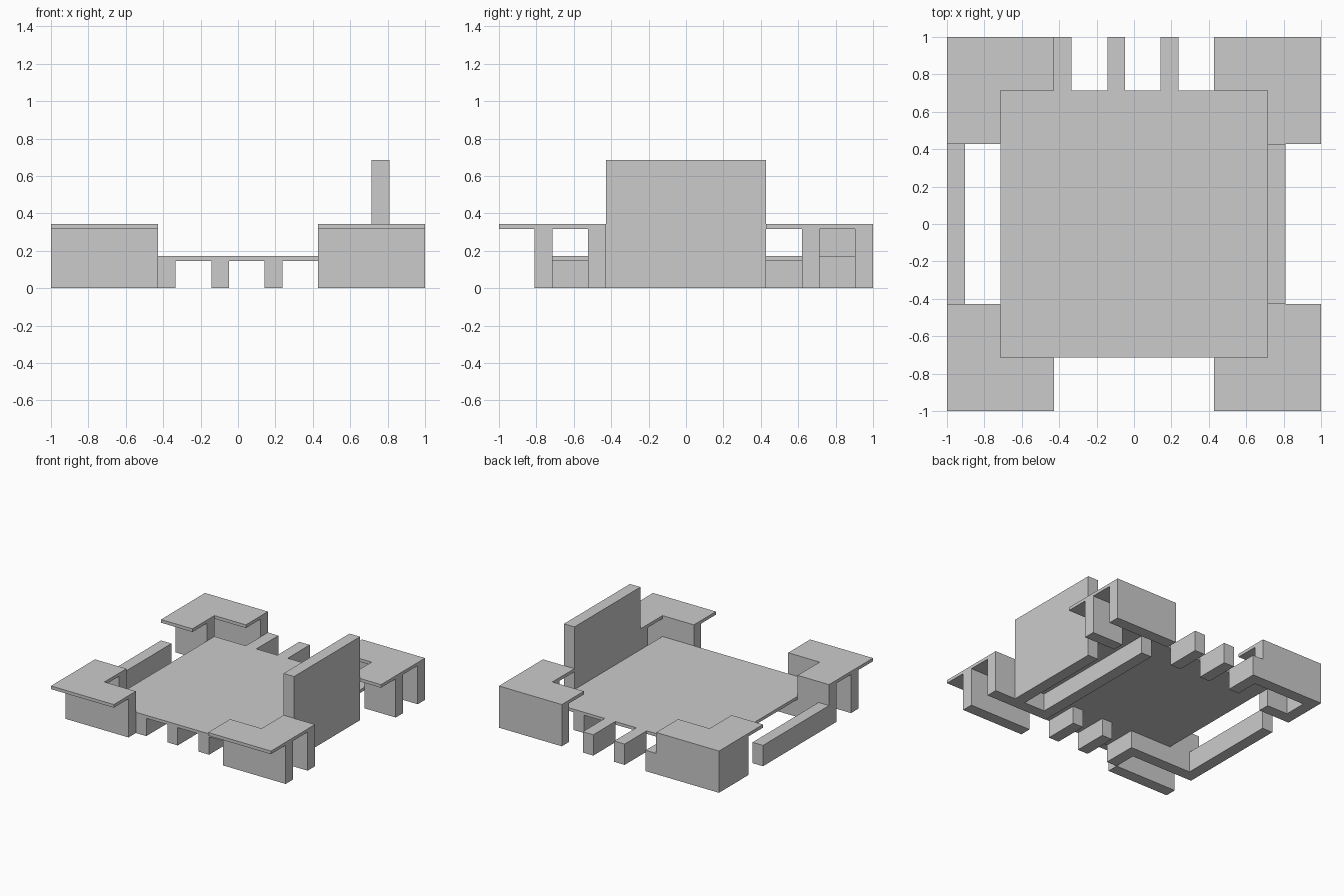
import bpy, bmesh

if "Cube" in bpy.data.objects:
    bpy.data.objects.remove(bpy.data.objects["Cube"])

U = 2 / 21            # plan grid: 21 cells across
LOW, DECK = 0.146, 0.171    # main deck underside / top
HIGH, CAP = 0.317, 0.343    # corner roof underside / top


def solid(name, outline, z0, z1):
    """Extrude a plan outline given in grid cells."""
    bm = bmesh.new()
    face = bm.faces.new([bm.verts.new((x * U - 1, y * U - 1, z0)) for x, y in outline])
    ext = bmesh.ops.extrude_face_region(bm, geom=[face])
    for v in ext["geom"]:
        if isinstance(v, bmesh.types.BMVert):
            v.co.z = z1
    bmesh.ops.recalc_face_normals(bm, faces=bm.faces)
    me = bpy.data.meshes.new(name)
    bm.to_mesh(me)
    bm.free()
    ob = bpy.data.objects.new(name, me)
    bpy.context.collection.objects.link(ob)


def box(name, x0, x1, y0, y1, z0, z1):
    solid(name, [(x0, y0), (x1, y0), (x1, y1), (x0, y1)], z0, z1)


# Main deck
box("main_deck", 3, 18, 3, 18, LOW, DECK)

# L-shaped corner roofs, mirrored to all four corners
L = [(0, 0), (6, 0), (6, 3), (3, 3), (3, 6), (0, 6)]
for fx in (False, True):
    for fy in (False, True):
        pts = [(21 - x if fx else x, 21 - y if fy else y) for x, y in L]
        solid("corner_roof", pts, HIGH, CAP)

# Corner supports, same on left and right
for side, m in (("left", False), ("right", True)):
    def span(a, b):
        return (21 - b, 21 - a) if m else (a, b)
    box(side + "_front_wall", *span(0, 6), 2, 3, 0, HIGH)
    box(side + "_front_inner_wall", *span(0, 3), 5, 6, 0, HIGH)
    box(side + "_front_under_deck_wall", *span(3, 6), 5, 6, 0, LOW)
    box(side + "_back_inner_wall", *span(0, 3), 17, 18, 0, HIGH)
    box(side + "_back_wall", *span(0, 6), 20, 21, 0, HIGH)
box("left_back_end_wall", 0, 1, 18, 20, 0, HIGH)

# Blocks under the front edge and teeth behind the back edge
for x in (6, 9, 12):
    box("front_block", x, x + 1, 3, 6, 0, LOW)
    box("back_tooth", x, x + 1, 18, 21, 0, DECK)

# Long pieces: left beam, beam under deck, tall right wall
box("left_beam", 0, 1, 6, 15, 0, DECK)
box("under_deck_beam", 15, 16, 6, 18, 0, LOW)
box("tall_wall", 18, 19, 6, 15, 0, 0.686)
